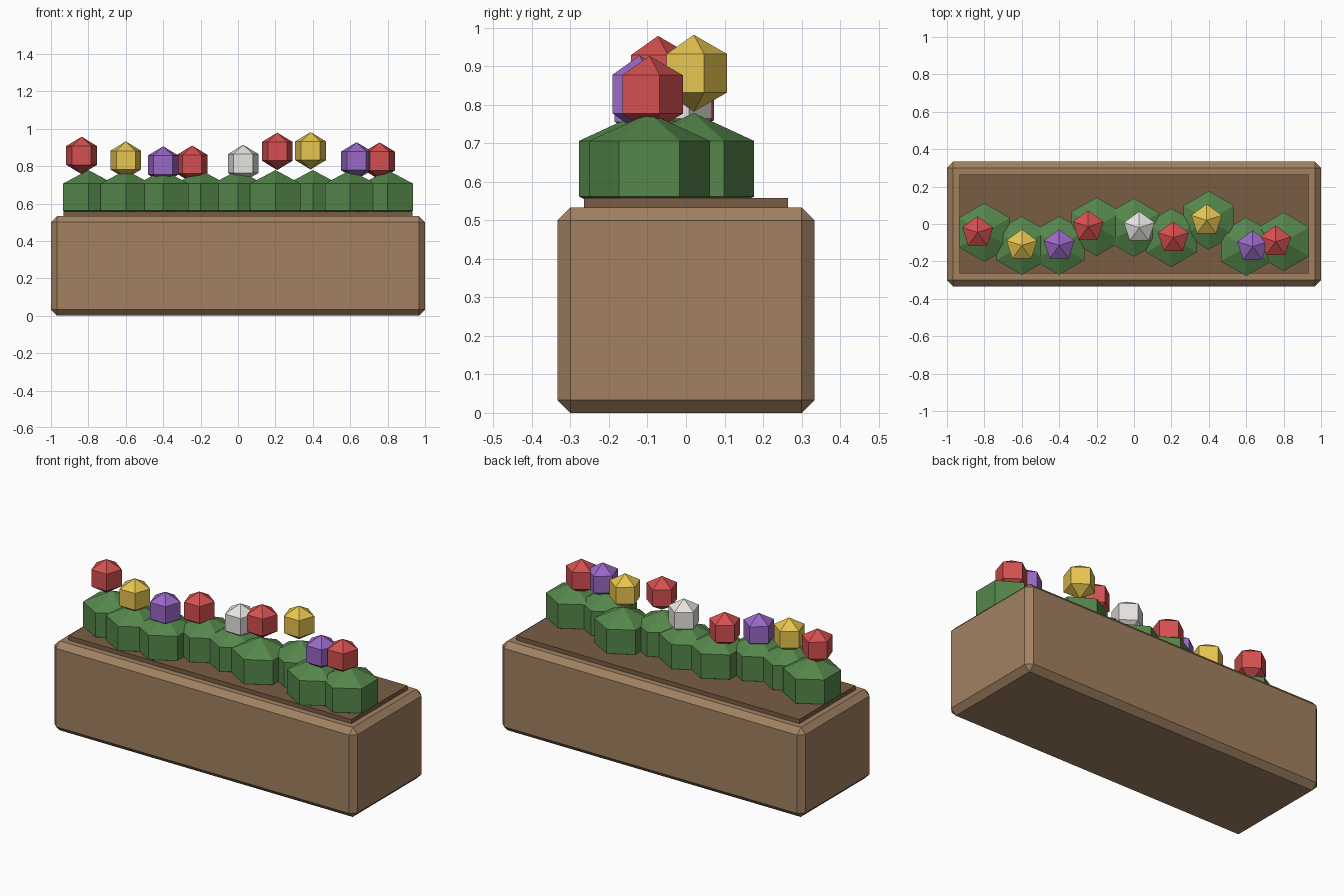
import bpy, bmesh
from mathutils import Matrix

if "Cube" in bpy.data.objects:
    bpy.data.objects.remove(bpy.data.objects["Cube"])


def material(name, rgb):
    m = bpy.data.materials.new(name)
    m.diffuse_color = (*rgb, 1)
    m.use_nodes = True
    m.node_tree.nodes["Principled BSDF"].inputs["Base Color"].default_value = m.diffuse_color
    return m


WOOD = material("wood", (0.36, 0.22, 0.12))
SOIL = material("soil", (0.19, 0.11, 0.06))
LEAF = material("leaf", (0.09, 0.24, 0.07))
PETALS = {
    "red": material("red_petal", (0.66, 0.08, 0.08)),
    "yellow": material("yellow_petal", (0.80, 0.56, 0.08)),
    "purple": material("purple_petal", (0.32, 0.14, 0.56)),
    "white": material("white_petal", (0.80, 0.78, 0.74)),
}


def add_object(name, bm, mat):
    mesh = bpy.data.meshes.new(name)
    bm.to_mesh(mesh)
    bm.free()
    mesh.materials.append(mat)
    obj = bpy.data.objects.new(name, mesh)
    bpy.context.collection.objects.link(obj)
    return obj


def box(name, size, z_low, z_high, mat):
    bm = bmesh.new()
    bmesh.ops.create_cube(bm, size=1)
    bmesh.ops.scale(bm, vec=(size[0], size[1], z_high - z_low), verts=bm.verts)
    bmesh.ops.translate(bm, vec=(0, 0, (z_low + z_high) / 2), verts=bm.verts)
    return add_object(name, bm, mat)


def blob(name, sides, radius, flatten, loc, mat):
    # low-poly ball: two rings and two poles, one corner pointing to +y
    bm = bmesh.new()
    bmesh.ops.create_uvsphere(bm, u_segments=sides, v_segments=3, radius=radius,
                              matrix=Matrix.Diagonal((1, 1, flatten, 1)))
    obj = add_object(name, bm, mat)
    obj.location = loc
    return obj


# Wooden planter with chamfered edges
planter = box("planter_box", (2.0, 0.667), 0, 0.533, WOOD)
bevel = planter.modifiers.new("chamfer", "BEVEL")
bevel.width = 0.033
bevel.segments = 1

# Soil slab showing above the rim
box("soil", (1.866, 0.53), 0.48, 0.558, SOIL)

# One row per plant: depth of the plant, flower x, flower z, flower colour
plants = [
    (-0.045, -0.836, 0.857, "red"),
    (-0.115, -0.600, 0.832, "yellow"),
    (-0.115, -0.400, 0.806, "purple"),
    (-0.014, -0.245, 0.810, "red"),
    (-0.019, 0.028, 0.814, "white"),
    (-0.073, 0.210, 0.879, "red"),
    (0.020, 0.388, 0.882, "yellow"),
    (-0.121, 0.634, 0.828, "purple"),
    (-0.095, 0.757, 0.827, "red"),
]
for i, (y, fx, fz, colour) in enumerate(plants):
    # Hexagonal leaf clump and its five-sided bloom
    blob(f"leaf_clump_{i + 1}", 6, 0.181, 0.8, (-0.8 + 0.2 * i, y, 0.634), LEAF)
    blob(f"{colour}_flower_{i + 1}", 5, 0.1, 1.0, (fx, y, fz), PETALS[colour])
